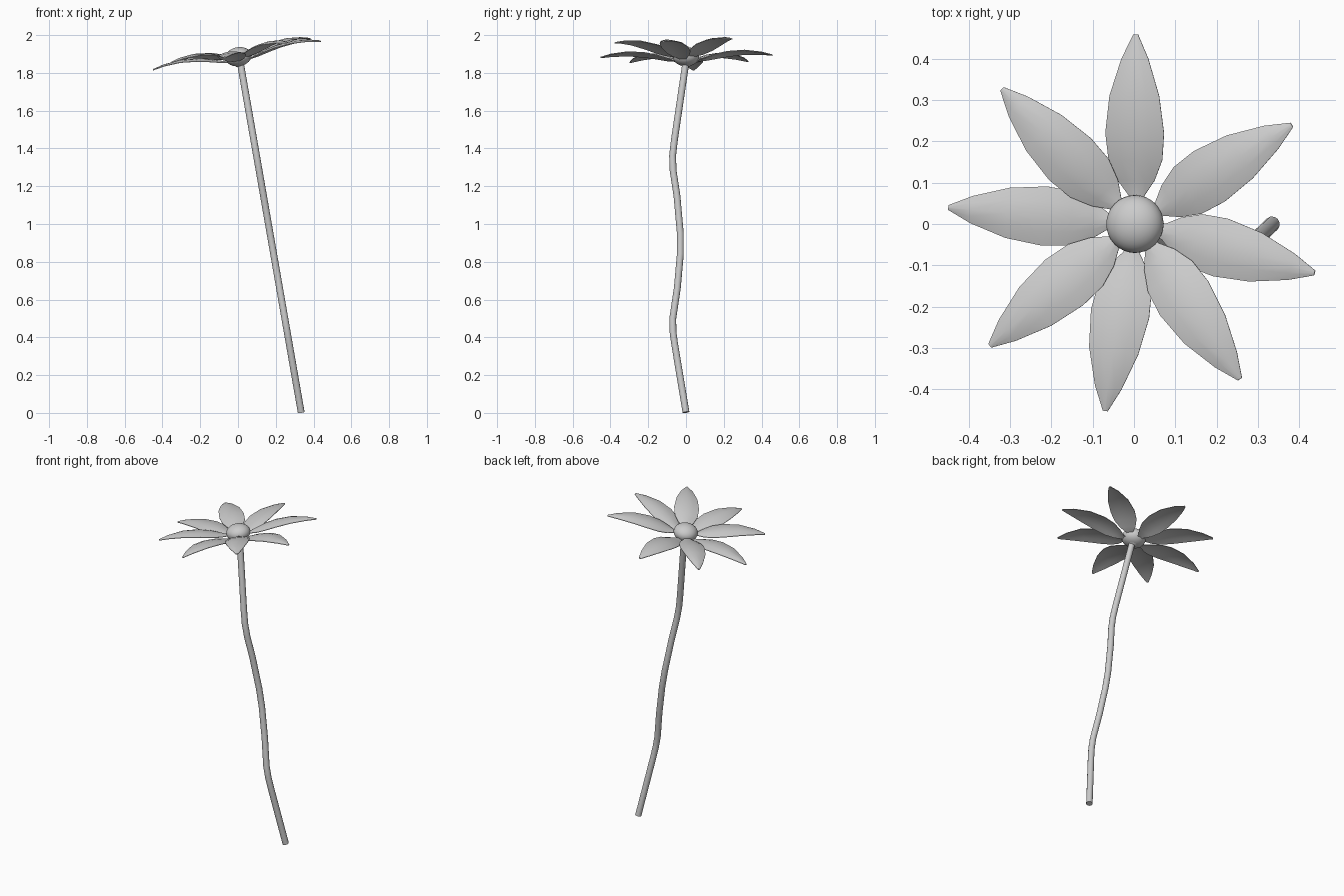
import bpy, bmesh, math
from mathutils import Vector, Matrix

if "Cube" in bpy.data.objects:
    bpy.data.objects.remove(bpy.data.objects["Cube"])

TILT = math.radians(-9.7)
HEAD = Matrix.Translation((0.005, 0, 1.87)) @ Matrix.Rotation(TILT, 4, 'Y')


def mesh_object(name, bm, matrix):
    bmesh.ops.recalc_face_normals(bm, faces=bm.faces)
    for f in bm.faces:
        f.smooth = True
    bm.transform(matrix)
    me = bpy.data.meshes.new(name)
    bm.to_mesh(me)
    bm.free()
    me.set_sharp_from_angle(angle=math.radians(50))
    ob = bpy.data.objects.new(name, me)
    bpy.context.collection.objects.link(ob)
    return ob


# petal stations: distance from centre, half width, height
STATIONS = [(0.03, 0.014, -0.006), (0.07, 0.02, -0.001), (0.105, 0.045, 0.010),
            (0.155, 0.066, 0.026), (0.22, 0.072, 0.040), (0.31, 0.061, 0.047),
            (0.40, 0.033, 0.038), (0.458, 0.006, 0.024)]
ACROSS = [-1, -0.5, 0, 0.5, 1]


def petal(name, angle, lift):
    bm = bmesh.new()
    layers = []
    for side in (1, -1):
        rows = []
        for r, w, h in STATIONS:
            row = []
            for v in ACROSS:
                thick = side * 0.004 * (1 - 0.6 * v * v)
                z = h + lift + 0.03 * lift / 0.02 * r - 0.16 * w * v * v + thick
                row.append(bm.verts.new((r, w * v, z)))
            rows.append(row)
        for a, b in zip(rows, rows[1:]):
            for i in range(len(ACROSS) - 1):
                bm.faces.new((a[i], a[i + 1], b[i + 1], b[i]))
        # outline of this side, used to close the rim
        layers.append([row[0] for row in rows] + rows[-1][1:] +
                      [row[-1] for row in rows[-2::-1]] + rows[0][-2:0:-1])
    top, bottom = layers
    n = len(top)
    for i in range(n):
        j = (i + 1) % n
        bm.faces.new((top[i], top[j], bottom[j], bottom[i]))
    mesh_object(name, bm, HEAD @ Matrix.Rotation(math.radians(angle), 4, 'Z'))


# two alternating rings of four petals
for i, a in enumerate((89.6, 175, 261, 345)):
    petal(f"lower_petal_{i + 1}", a, 0.0)
for i, a in enumerate((31.6, 134.5, 220, 305)):
    petal(f"upper_petal_{i + 1}", a, 0.013)

# flower centre
bm = bmesh.new()
bmesh.ops.create_uvsphere(bm, u_segments=32, v_segments=16, radius=0.07)
bm.transform(Matrix.Translation((0, 0, 0.016)) @ Matrix.Diagonal((1, 1, 0.72, 1)))
mesh_object("flower_centre", bm, HEAD)

# flared base under the centre
bm = bmesh.new()
bmesh.ops.create_cone(bm, cap_ends=True, segments=24, radius1=0.018, radius2=0.042, depth=0.025)
bm.transform(Matrix.Translation((0, 0, -0.025)))
mesh_object("calyx", bm, HEAD)

# wavy leaning stem: (height, sideways offset)
PATH = [(0.003, 0), (0.37, -0.061), (0.43, -0.069), (0.50, -0.070), (0.66, -0.046),
        (0.84, -0.030), (0.95, -0.030), (1.15, -0.048), (1.28, -0.068),
        (1.36, -0.071), (1.44, -0.062), (1.86, 0)]
cu = bpy.data.curves.new("stem", 'CURVE')
cu.dimensions = '3D'
cu.bevel_depth = 0.0185
cu.bevel_resolution = 4
cu.use_fill_caps = True
sp = cu.splines.new('POLY')
sp.points.add(len(PATH) - 1)
for p, (z, y) in zip(sp.points, PATH):
    p.co = (0.335 - 0.174 * z, y, z, 1)
sp.use_smooth = True
bpy.context.collection.objects.link(bpy.data.objects.new("stem", cu))
